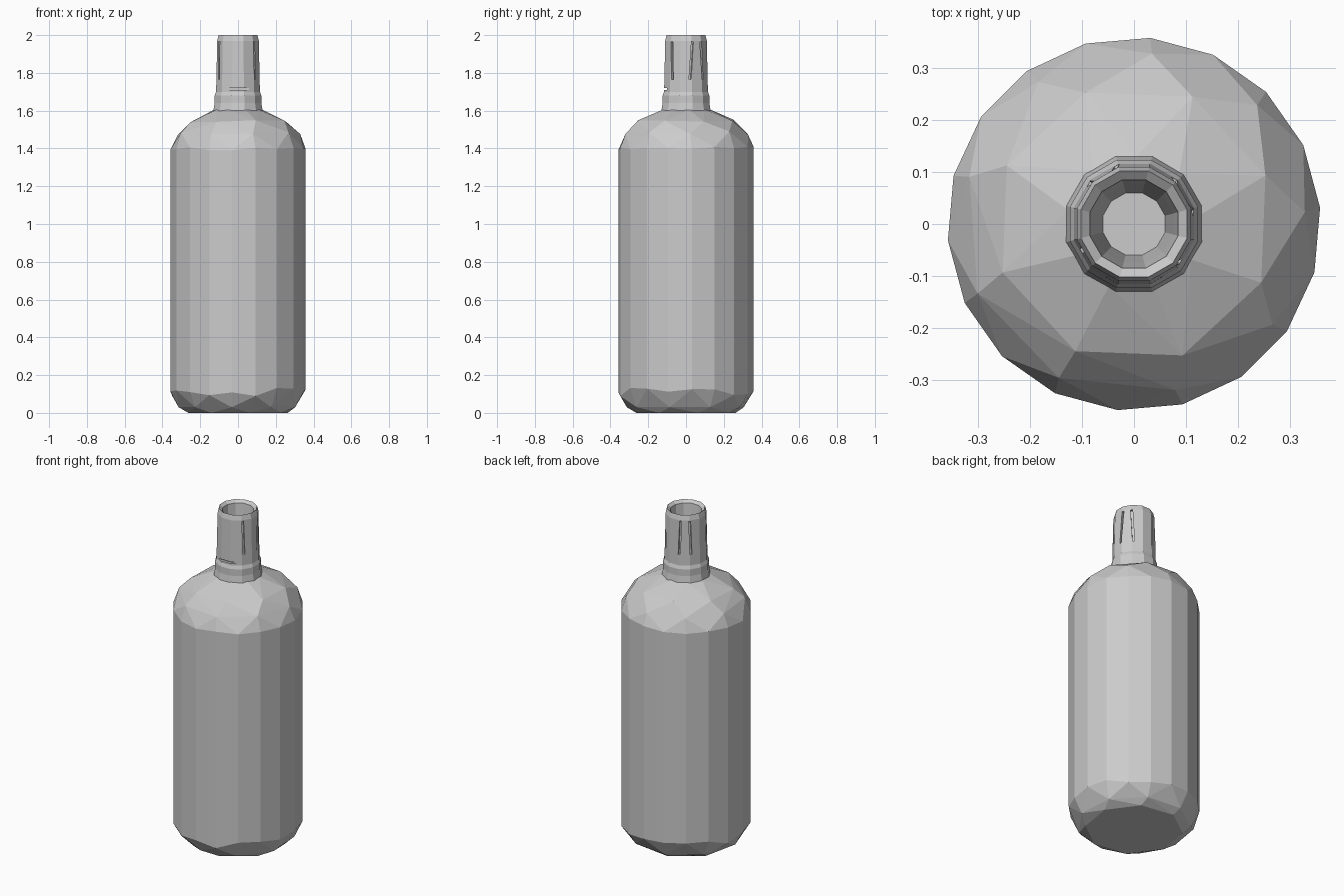
import bpy, bmesh, math, random
from mathutils import Matrix

random.seed(4)
cube = bpy.data.objects.get("Cube")
if cube:
    bpy.data.objects.remove(cube, do_unlink=True)

grey = bpy.data.materials.new("plain grey")
grey.use_nodes = True
colour = (0.6, 0.6, 0.6, 1)
grey.diffuse_color = colour
grey.node_tree.nodes["Principled BSDF"].inputs["Base Color"].default_value = colour


def make_object(name, bm):
    bmesh.ops.recalc_face_normals(bm, faces=bm.faces)
    mesh = bpy.data.meshes.new(name)
    bm.to_mesh(mesh)
    bm.free()
    mesh.materials.append(grey)
    obj = bpy.data.objects.new(name, mesh)
    bpy.context.collection.objects.link(obj)
    return obj


def ring(bm, radius, z, sides, turn=0.0, wobble=0.0):
    verts = []
    for i in range(sides):
        a = math.tau * (i + turn) / sides
        dz = random.uniform(-wobble, wobble)
        verts.append(bm.verts.new((radius * math.cos(a), radius * math.sin(a), z + dz)))
    return verts


# Body: hull over rings with differing side counts gives the faceted shoulders and base
bm = bmesh.new()
ring(bm, 0.27, 0.0, 8, 0.3)
ring(bm, 0.315, 0.03, 9, 0.6)
ring(bm, 0.36, 0.11, 18, 0.25, 0.025)
ring(bm, 0.36, 1.4, 18, 0.25, 0.01)
ring(bm, 0.33, 1.48, 9, 0.1, 0.01)
ring(bm, 0.27, 1.545, 8, 0.45, 0.008)
ring(bm, 0.13, 1.605, 9, 0.2)
hull = bmesh.ops.convex_hull(bm, input=bm.verts)
loose = {v for key in ("geom_interior", "geom_unused") for v in hull[key]
         if isinstance(v, bmesh.types.BMVert)}
bmesh.ops.delete(bm, geom=list(loose), context="VERTS")
bmesh.ops.dissolve_limit(bm, angle_limit=math.radians(2), verts=bm.verts, edges=bm.edges)
make_object("bottle_body", bm)

# Neck: collar and tapered hollow spout as one closed turned shell
bm = bmesh.new()
profile = [(0.137, 1.59), (0.128, 1.64), (0.128, 1.68), (0.12, 1.70), (0.114, 1.97),
           (0.106, 2.0), (0.088, 1.985), (0.078, 1.88), (0.062, 1.66)]
rings = [ring(bm, r, z, 12, 0.5) for r, z in profile]
for low, high in zip(rings, rings[1:]):
    for i in range(12):
        j = (i + 1) % 12
        bm.faces.new((low[i], low[j], high[j], high[i]))
bm.faces.new(rings[0])
bm.faces.new(rings[-1])
neck = make_object("bottle_neck", bm)

# Slits: narrow upright grooves around the spout and one level notch in front
bm = bmesh.new()


def blade(angle, z, width, height, tilt=0.0):
    place = (Matrix.Rotation(math.radians(angle), 4, "Z")
             @ Matrix.Translation((0.125, 0, z))
             @ Matrix.Rotation(math.radians(tilt), 4, "X")
             @ Matrix.Diagonal((0.05, width, height, 1)))
    bmesh.ops.create_cube(bm, size=1, matrix=place)


for angle, tilt in ((-40, 2), (14, -4), (46, 3), (108, -2), (137, 2), (207, 1)):
    blade(angle, 1.865, 0.011, 0.2, tilt)
blade(-90, 1.715, 0.12, 0.01)
cutter = make_object("slit_cutter", bm)
cutter.hide_render = True

cut = neck.modifiers.new("slits", "BOOLEAN")
cut.operation = "DIFFERENCE"
cut.solver = "EXACT"
cut.object = cutter
bpy.context.view_layer.objects.active = neck
bpy.ops.object.modifier_apply(modifier=cut.name)
bpy.data.objects.remove(cutter, do_unlink=True)
